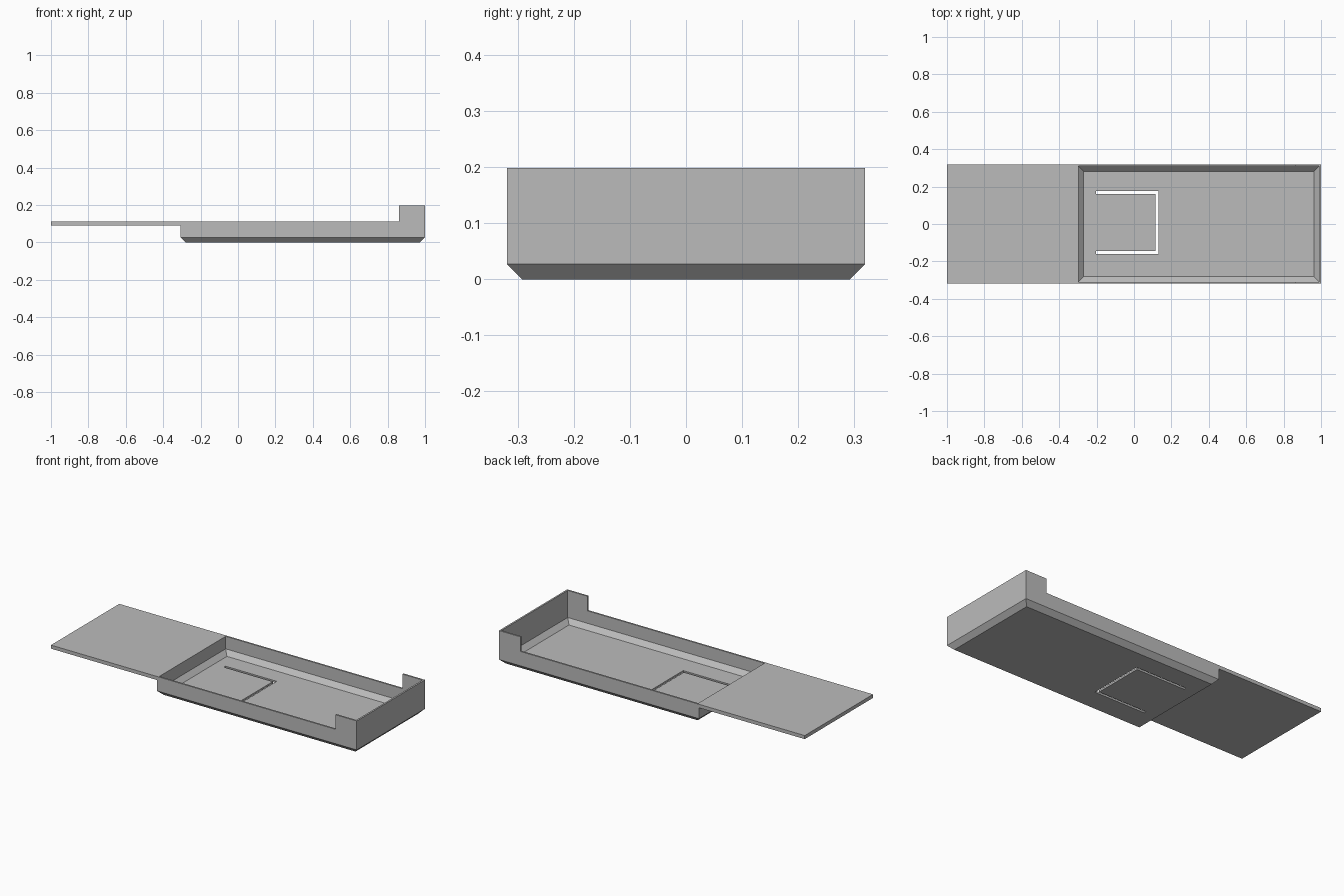
import bpy, bmesh

if "Cube" in bpy.data.objects:
    bpy.data.objects.remove(bpy.data.objects["Cube"])

grey = bpy.data.materials.new("plain_grey")
grey.diffuse_color = (0.5, 0.5, 0.5, 1)
grey.use_nodes = True
grey.node_tree.nodes["Principled BSDF"].inputs["Base Color"].default_value = grey.diffuse_color


def loft(name, rings, hidden=True):
    """Closed solid from stacked rectangles (x0, x1, half_width_y, z)."""
    bm = bmesh.new()
    loops = []
    for x0, x1, h, z in rings:
        loops.append([bm.verts.new(p) for p in
                      ((x0, -h, z), (x1, -h, z), (x1, h, z), (x0, h, z))])
    bm.faces.new(loops[0])
    bm.faces.new(loops[-1])
    for a, b in zip(loops, loops[1:]):
        for i in range(4):
            j = (i + 1) % 4
            bm.faces.new((a[i], a[j], b[j], b[i]))
    bmesh.ops.recalc_face_normals(bm, faces=bm.faces)
    me = bpy.data.meshes.new(name)
    bm.to_mesh(me)
    bm.free()
    me.materials.append(grey)
    ob = bpy.data.objects.new(name, me)
    bpy.context.collection.objects.link(ob)
    ob.hide_render = hidden
    return ob


def slot_cutter(name, outline):
    """Upright prism through the floor from a 2D outline."""
    bm = bmesh.new()
    low = bm.faces.new([bm.verts.new((x, y, -0.05)) for x, y in outline])
    ext = bmesh.ops.extrude_face_region(bm, geom=[low])
    for v in ext["geom"]:
        if isinstance(v, bmesh.types.BMVert):
            v.co.z = 0.06
    bmesh.ops.recalc_face_normals(bm, faces=bm.faces)
    me = bpy.data.meshes.new(name)
    bm.to_mesh(me)
    bm.free()
    me.materials.append(grey)
    ob = bpy.data.objects.new(name, me)
    bpy.context.collection.objects.link(ob)
    ob.hide_render = True
    return ob


# tray body with chamfered underside
tray = loft("tray", [(-0.281, 0.973, 0.292, 0), (-0.308, 1.0, 0.319, 0.027),
                     (-0.308, 1.0, 0.319, 0.198)], hidden=False)
# flat end flap, trimmed to thickness by the step cutter
flap = loft("flap_block", [(-1.0, -0.303, 0.319, 0.091), (-1.0, -0.303, 0.319, 0.15)])
# lowers everything except the raised end
step = loft("step_cutter", [(-1.2, 0.86, 0.5, 0.112), (-1.2, 0.86, 0.5, 0.4)])
# hollow with sloped inner edge
cavity = loft("cavity_cutter", [(-0.27, 0.963, 0.282, 0.011), (-0.297, 0.99, 0.309, 0.038),
                                (-0.297, 0.99, 0.309, 0.4)])
# U-shaped spring tab slot in the floor
slot = slot_cutter("slot_cutter", [
    (-0.204, -0.160), (0.130, -0.160), (0.130, 0.176), (-0.204, 0.176),
    (-0.204, 0.161), (0.115, 0.161), (0.115, -0.145), (-0.204, -0.145)])

for helper, op in ((flap, 'UNION'), (step, 'DIFFERENCE'),
                   (cavity, 'DIFFERENCE'), (slot, 'DIFFERENCE')):
    mod = tray.modifiers.new(helper.name, 'BOOLEAN')
    mod.operation = op
    mod.solver = 'EXACT'
    mod.object = helper

# bake the cuts and drop the helpers
bpy.context.view_layer.update()
baked = bpy.data.meshes.new_from_object(tray.evaluated_get(bpy.context.evaluated_depsgraph_get()))
tray.modifiers.clear()
tray.data = baked
for helper in (flap, step, cavity, slot):
    bpy.data.objects.remove(helper)
